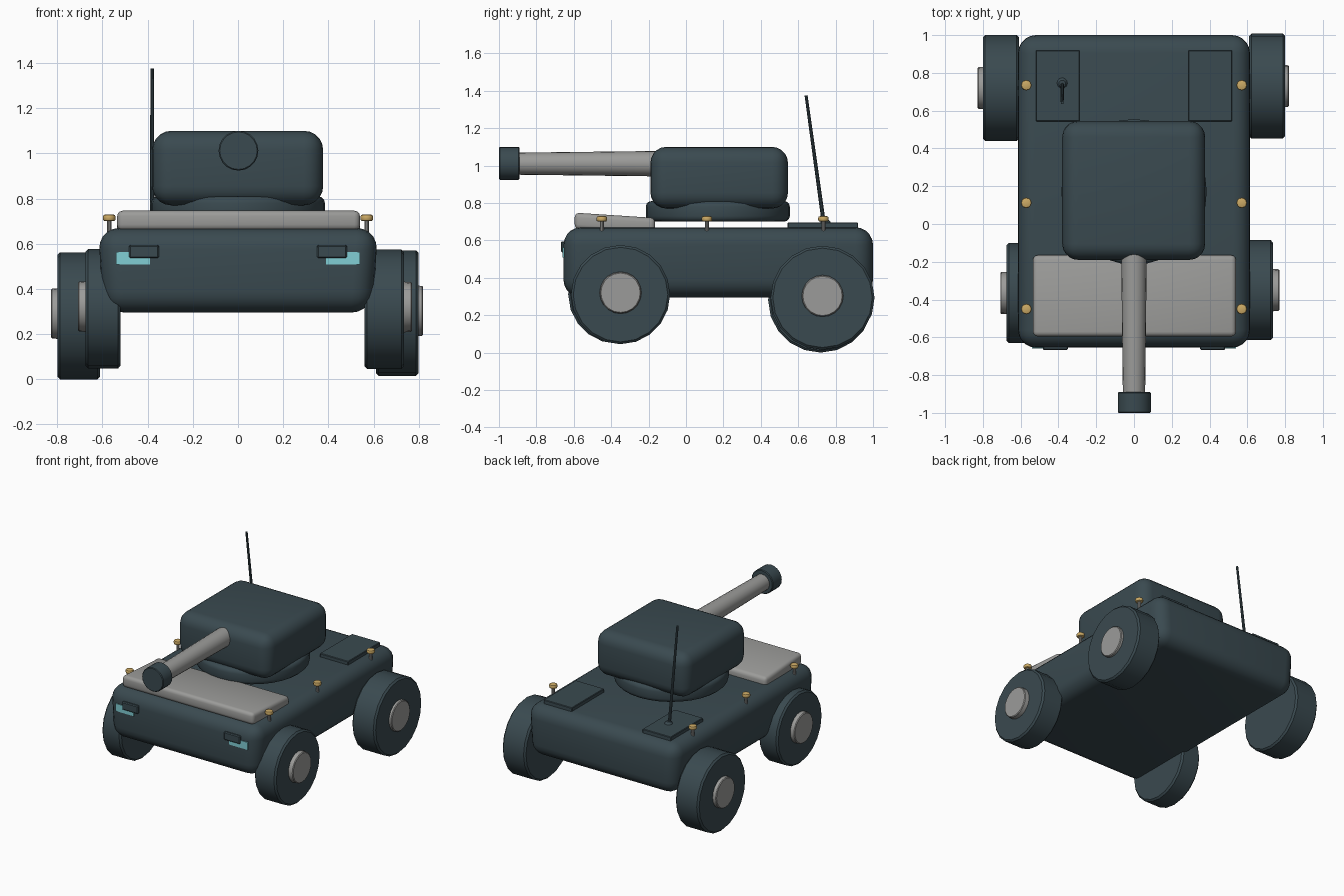
import bpy, bmesh, math
from mathutils import Matrix, Vector

cube = bpy.data.objects.get("Cube")
if cube:
    bpy.data.objects.remove(cube, do_unlink=True)


def material(name, rgb):
    m = bpy.data.materials.new(name)
    m.use_nodes = True
    m.diffuse_color = (*rgb, 1)
    m.node_tree.nodes["Principled BSDF"].inputs["Base Color"].default_value = (*rgb, 1)
    return m


DARK = material("dark slate", (0.042, 0.068, 0.08))
GREY = material("light grey", (0.33, 0.33, 0.32))
CYAN = material("cyan lamp", (0.22, 0.62, 0.66))
GOLD = material("gold", (0.60, 0.40, 0.13))


def finish(name, bm, mat):
    bmesh.ops.recalc_face_normals(bm, faces=bm.faces)
    mesh = bpy.data.meshes.new(name)
    bm.to_mesh(mesh)
    bm.free()
    mesh.materials.append(mat)
    obj = bpy.data.objects.new(name, mesh)
    bpy.context.collection.objects.link(obj)
    bpy.ops.object.select_all(action='DESELECT')
    obj.select_set(True)
    bpy.context.view_layer.objects.active = obj
    bpy.ops.object.shade_smooth_by_angle(angle=math.radians(35))
    return obj


def box(name, lo, hi, mat, bevel=0, segments=5, shape=None):
    """Box between two corners; shape may move its corners before bevelling."""
    lo, hi = Vector(lo), Vector(hi)
    bm = bmesh.new()
    bmesh.ops.create_cube(bm, size=1)
    for v in bm.verts:
        v.co = Vector([c * s for c, s in zip(v.co, hi - lo)]) + (lo + hi) / 2
        if shape:
            shape(v.co)
    if bevel:
        bmesh.ops.bevel(bm, geom=bm.edges[:], offset=bevel, segments=segments,
                        profile=0.5, affect='EDGES')
    return finish(name, bm, mat)


def rod(name, start, end, r1, r2, mat, sides=16, bevel=0, segments=2):
    """Cylinder or cone from start to end, with optional rounded rims."""
    start, end = Vector(start), Vector(end)
    axis = end - start
    bm = bmesh.new()
    bmesh.ops.create_cone(bm, cap_ends=True, segments=sides, radius1=r1,
                          radius2=r2, depth=axis.length)
    if bevel:
        rims = [e for e in bm.edges if abs(e.verts[0].co.z - e.verts[1].co.z) < 1e-5]
        bmesh.ops.bevel(bm, geom=rims, offset=bevel, segments=segments,
                        profile=0.5, affect='EDGES')
    turn = axis.to_track_quat('Z', 'Y').to_matrix().to_4x4()
    bm.transform(Matrix.Translation((start + end) / 2) @ turn)
    return finish(name, bm, mat)


# Hull, slightly narrower underneath
def narrow_bottom(co):
    if co.z < 0.4:
        co.x *= 0.96


box("hull", (-0.62, -0.655, 0.295), (0.62, 1.0, 0.67), DARK, 0.095, shape=narrow_bottom)


# Sloping front deck plate
def slope_back(co):
    if co.y > -0.3:
        co.z -= 0.028


box("front_deck_plate", (-0.535, -0.595, 0.66), (0.54, -0.165, 0.748), GREY,
    0.025, 3, slope_back)

# Turret on its ring
rod("turret_ring", (0, 0.17, 0.70), (0, 0.17, 0.81), 0.385, 0.385, DARK, 32, 0.03, 3)
box("turret", (-0.38, -0.19, 0.77), (0.377, 0.545, 1.10), DARK, 0.085)

# Gun
rod("gun_barrel", (0, -0.14, 1.01), (0, -0.90, 1.01), 0.068, 0.059, GREY, 20)
rod("gun_muzzle", (0.002, -0.89, 1.012), (0.002, -1.0, 1.012), 0.088, 0.088, DARK, 20, 0.005, 1)

# Wheels: side, axle y, axle z, radius, inner x, outer x, hub x
wheels = {
    "front_right": (-1, -0.365, 0.312, 0.265, 0.52, 0.675, 0.708),
    "front_left": (1, -0.35, 0.31, 0.265, 0.56, 0.735, 0.77),
    "rear_right": (-1, 0.72, 0.281, 0.281, 0.61, 0.80, 0.828),
    "rear_left": (1, 0.73, 0.293, 0.278, 0.61, 0.80, 0.82),
}
for name, (side, y, z, r, inner, outer, hub) in wheels.items():
    rod(name + "_wheel", (side * inner, y, z), (side * outer, y, z), r, r, DARK, 20, 0.012, 1)
    rod(name + "_hub", (side * (outer - 0.05), y, z + 0.01), (side * hub, y, z + 0.01),
        0.115, 0.11, GREY, 20, 0.005, 1)

for side, label in ((-1, "right"), (1, "left")):
    # Rear hatches
    x1, x2 = sorted((side * 0.288, side * 0.52))
    box(label + "_hatch", (x1, 0.543, 0.655), (x2, 0.92, 0.696), DARK, 0.004, 1)

    # Headlights with dark hoods
    x1, x2 = sorted((side * 0.39, side * 0.54))
    box(label + "_headlight", (x1, -0.66, 0.508), (x2, -0.62, 0.563), CYAN)
    x1, x2 = sorted((side * 0.35, side * 0.482))
    box(label + "_headlight_hood", (x1, -0.668, 0.536), (x2, -0.60, 0.595), DARK, 0.006, 1)

    # Deck studs
    for place, y in (("front", -0.45), ("middle", 0.112), ("rear", 0.735)):
        x = side * 0.57
        rod(f"{place}_{label}_stud_stem", (x, y, 0.62), (x, y, 0.708), 0.011, 0.011, GREY, 10)
        rod(f"{place}_{label}_stud_head", (x, y, 0.70), (x, y, 0.729), 0.028, 0.028, GOLD, 12, 0.009)

# Antenna
rod("antenna_base", (-0.38, 0.745, 0.69), (-0.38, 0.743, 0.71), 0.032, 0.018, DARK, 12)
rod("antenna", (-0.38, 0.737, 0.69), (-0.38, 0.642, 1.375), 0.011, 0.008, DARK, 10)
